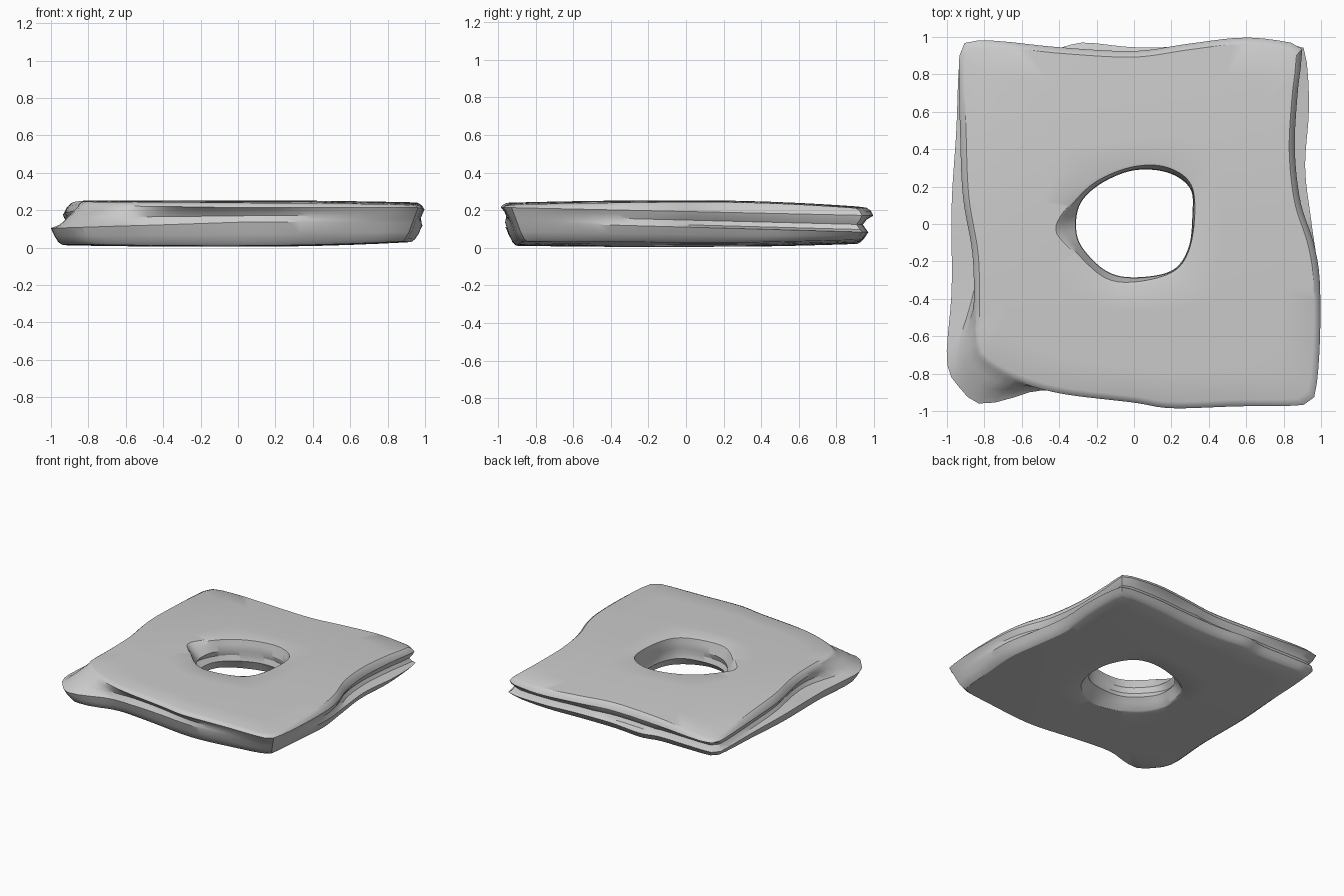
import bpy, bmesh, math
from mathutils import Vector

if "Cube" in bpy.data.objects:
    bpy.data.objects.remove(bpy.data.objects["Cube"])

N = 120  # angular divisions
ANGLES = [2 * math.pi * (i + 0.37) / N for i in range(N)]


def radial(points):
    """Closed smooth curve through points -> list of radii at N angles."""
    p = [Vector(q) for q in points]
    n = len(p)
    dense = []
    for i in range(n):
        a, b, c, d = p[i - 1], p[i], p[(i + 1) % n], p[(i + 2) % n]
        for k in range(10):
            t = k / 10
            dense.append(0.5 * (2 * b + (c - a) * t + (2 * a - 5 * b + 4 * c - d) * t ** 2
                                + (3 * b - a - 3 * c + d) * t ** 3))
    out = []
    for ang in ANGLES:
        u = Vector((math.cos(ang), math.sin(ang)))
        best = 0
        for j, a in enumerate(dense):
            b = dense[(j + 1) % len(dense)]
            ca, cb = u.cross(a), u.cross(b)
            if ca * cb <= 0 and ca != cb:
                best = max(best, a.lerp(b, ca / (ca - cb)).dot(u))
        out.append(best)
    return out


def bump(ang, centre, width):
    """Smooth 0..1 weight around an angle given in degrees."""
    d = math.degrees(ang) - centre
    d = abs((d + 180) % 360 - 180)
    return math.cos(math.pi / 2 * min(d / width, 1)) ** 2


# Outlines of the upper and lower layers
upper = radial([(-.855, -.65), (-.81, -.74), (-.65, -.83), (-.4, -.905), (0, -.955), (.2, -.985),
                (.55, -.975), (.9, -.968), (.965, -.92), (.993, -.65), (.993, -.3), (.96, -.1),
                (.89, .12), (.86, .4), (.875, .7), (.9, .93), (.86, .965), (.6, .997), (.3, .965),
                (0, .925), (-.4, .945), (-.75, .98), (-.91, .965), (-.935, .85), (-.93, .5),
                (-.915, .15), (-.865, -.15), (-.855, -.4)])
lower = radial([(-1, -.74), (-.92, -.89), (-.83, -.96), (-.7, -.945), (-.5, -.89), (-.2, -.91),
                (.2, -.96), (.6, -.975), (.92, -.965), (.985, -.9), (.995, -.6), (.99, -.3),
                (.95, 0), (.915, .3), (.935, .6), (.925, .85), (.89, .95), (.6, .97), (.3, .95),
                (0, .945), (-.27, .97), (-.42, .94), (-.7, .945), (-.9, .94), (-.935, .85),
                (-.95, .5), (-.975, .1), (-.975, -.35)])
# The lower layer tucks under the upper one at the front right corner
lower = [r * (1 - .045 * bump(a, 315, 35)) for a, r in zip(ANGLES, lower)]
# Outlines of the hole: top rim, narrow waist, bottom rim
hole_top = radial([(-.41, -.02), (-.3, .14), (-.18, .24), (0, .307), (.17, .305), (.3, .22),
                   (.325, .05), (.29, -.15), (.2, -.26), (0, -.31), (-.16, -.285), (-.32, -.14)])
hole_mid = radial([(-.31, 0), (-.28, .12), (-.17, .22), (0, .287), (.18, .275), (.3, .19),
                   (.312, .05), (.29, -.13), (.2, -.25), (0, -.285), (-.15, -.25), (-.28, -.12)])
hole_low = radial([(-.35, 0), (-.28, .2), (0, .32), (.22, .3), (.34, .12), (.35, -.1),
                   (.27, -.27), (.05, -.37), (-.2, -.3), (-.33, -.16)])


def top_z(x, y):
    corner = .03 * max(-x, 0) ** 3 * max(y + .3, 0)
    return .253 - .012 * max(x, 0) ** 2 - (.04 if y > 0 else .015) * y * y - corner


def bot_z(x, y):
    return .004 + .03 * max(x, 0) ** 2 + .01 * min(x, 0) ** 2 + (.02 if y > 0 else .008) * y * y


def up_rim(x, y):
    # lifted over the sloping front left corner
    return .193 - .022 * y + .02 * max(-x, 0) * max(-y, 0)


def low_rim(x, y):
    return .11 - .028 * y - .035 * max(-x, 0) * max(-y, 0)


def mix(f, g, t):
    return lambda x, y: f(x, y) * (1 - t) + g(x, y) * t


def blend(a, b, t):
    return [p * (1 - t) + q * t for p, q in zip(a, b)]


def scale(a, s):
    return [r * s for r in a]


# Groove depth varies: open at the back right, filled at both front corners
def groove(t, depth):
    out = []
    for ang, a, b in zip(ANGLES, upper, lower):
        fill = max(bump(ang, 225, 28), bump(ang, 315, 60))
        out.append(min(a, b) * (1 - depth) * (1 - fill) + (a * (1 - t) + b * t) * fill)
    return out


rings = []
# Top face, from hole to edge
for t in (.02, .25, .5, .75):
    rings.append((blend(hole_top, scale(upper, .965), t), top_z))
# Grooved outer side
rings += [(scale(upper, .965), top_z),
          (scale(upper, .987), mix(top_z, up_rim, .35)),
          (upper, up_rim),
          (groove(.25, .01), mix(up_rim, low_rim, .25)),
          (groove(.55, .03), mix(up_rim, low_rim, .55)),
          (groove(.85, .012), mix(up_rim, low_rim, .85)),
          (lower, low_rim),
          (scale(lower, .98), mix(low_rim, bot_z, .5)),
          (scale(lower, .96), mix(low_rim, bot_z, .85)),
          (scale(lower, .94), bot_z)]
# Bottom face, from edge to hole
for t in (.75, .5, .25, .02):
    rings.append((blend(hole_low, scale(lower, .94), t), bot_z))
# Hole wall with a shallow groove between two ridges
rings += [(hole_low, lambda x, y: .012),
          (blend(hole_mid, hole_low, .45), lambda x, y: .055),
          (hole_mid, lambda x, y: .085),
          (blend(scale(hole_mid, 1.03), hole_top, .3), lambda x, y: .125),
          (scale(hole_mid, 1.01), lambda x, y: .165),
          (blend(hole_mid, hole_top, .6), lambda x, y: .21),
          (hole_top, lambda x, y: .246)]

bm = bmesh.new()
grid = []
for radii, height in rings:
    row = []
    for ang, r in zip(ANGLES, radii):
        x, y = r * math.cos(ang), r * math.sin(ang)
        row.append(bm.verts.new((x, y, height(x, y))))
    grid.append(row)
for j, row in enumerate(grid):
    nxt = grid[(j + 1) % len(grid)]
    for i in range(N):
        k = (i + 1) % N
        bm.faces.new((row[i], nxt[i], nxt[k], row[k]))
bmesh.ops.recalc_face_normals(bm, faces=bm.faces)
mesh = bpy.data.meshes.new("stone_slab")
bm.to_mesh(mesh)
bm.free()
slab = bpy.data.objects.new("stone_slab", mesh)
bpy.context.collection.objects.link(slab)
bpy.context.view_layer.objects.active = slab
slab.select_set(True)
bpy.ops.object.shade_smooth_by_angle(angle=math.radians(30))
